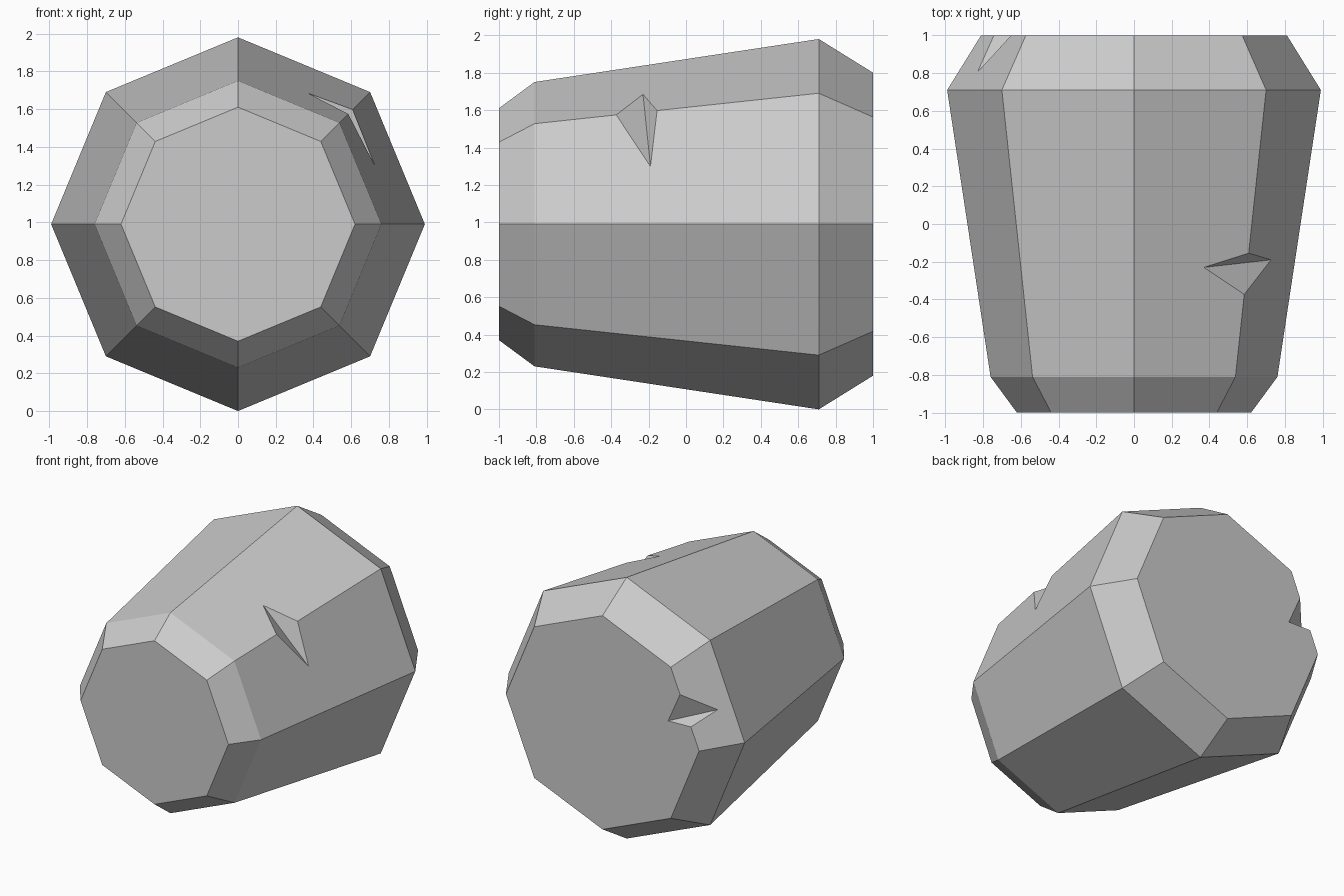
import bpy
import bmesh
import math
from mathutils import Vector

if "Cube" in bpy.data.objects:
    bpy.data.objects.remove(bpy.data.objects["Cube"], do_unlink=True)

SIDES = 8
RINGS = [(-1, 0.62), (-0.81, 0.76), (0.71, 0.99), (1, 0.81)]  # (y, radius)
CENTRE_Z = 0.99

stone = bpy.data.materials.new("stone grey")
stone.use_nodes = True
grey = (0.6, 0.6, 0.6, 1)
stone.diffuse_color = grey
stone.node_tree.nodes["Principled BSDF"].inputs["Base Color"].default_value = grey


def add_object(name, bm):
    bmesh.ops.recalc_face_normals(bm, faces=bm.faces)
    mesh = bpy.data.meshes.new(name)
    bm.to_mesh(mesh)
    bm.free()
    mesh.materials.append(stone)
    obj = bpy.data.objects.new(name, mesh)
    bpy.context.collection.objects.link(obj)
    return obj


# Tapered octagonal block with chamfered ends
bm = bmesh.new()
loops = []
for y, radius in RINGS:
    angles = [math.tau * i / SIDES for i in range(SIDES)]
    loops.append([bm.verts.new((radius * math.cos(a), y, CENTRE_Z + radius * math.sin(a)))
                  for a in angles])
for near, far in zip(loops, loops[1:]):
    for i in range(SIDES):
        j = (i + 1) % SIDES
        bm.faces.new((near[i], near[j], far[j], far[i]))
bm.faces.new(loops[0])
bm.faces.new(loops[-1])
block = add_object("stone_block", bm)


# Wedge-shaped chips: a crease between two tips, opening across an edge
def cut_chip(name, tip_a, tip_b, edge_a, edge_b):
    a, b, c, d = (Vector(p) for p in (tip_a, tip_b, edge_a, edge_b))
    middle = (a + b) / 2
    points = [a + (a - b) * 0.1, b + (b - a) * 0.1, c + (c - middle), d + (d - middle)]
    bm = bmesh.new()
    bmesh.ops.convex_hull(bm, input=[bm.verts.new(p) for p in points])
    cutter = add_object(name, bm)
    cutter.hide_render = True
    cutter.hide_viewport = True
    cutter.display_type = 'WIRE'
    mod = block.modifiers.new(name, 'BOOLEAN')
    mod.operation = 'DIFFERENCE'
    mod.solver = 'EXACT'
    mod.object = cutter
    return cutter


cutters = [
    cut_chip("side_chip", (0.37, -0.23, 1.685), (0.725, -0.19, 1.3),
             (0.607, -0.155, 1.597), (0.583, -0.37, 1.573)),
    cut_chip("back_chip", (-0.55, 1, 1.15), (-0.83, 0.805, 1.235),
             (-0.65, 1, 1.375), (-0.74, 1, 1.155)),
]

# Keep the cut result and drop the cutters
bpy.context.view_layer.update()
graph = bpy.context.evaluated_depsgraph_get()
result = bpy.data.meshes.new_from_object(block.evaluated_get(graph))
block.modifiers.clear()
block.data = result
for cutter in cutters:
    bpy.data.objects.remove(cutter, do_unlink=True)
